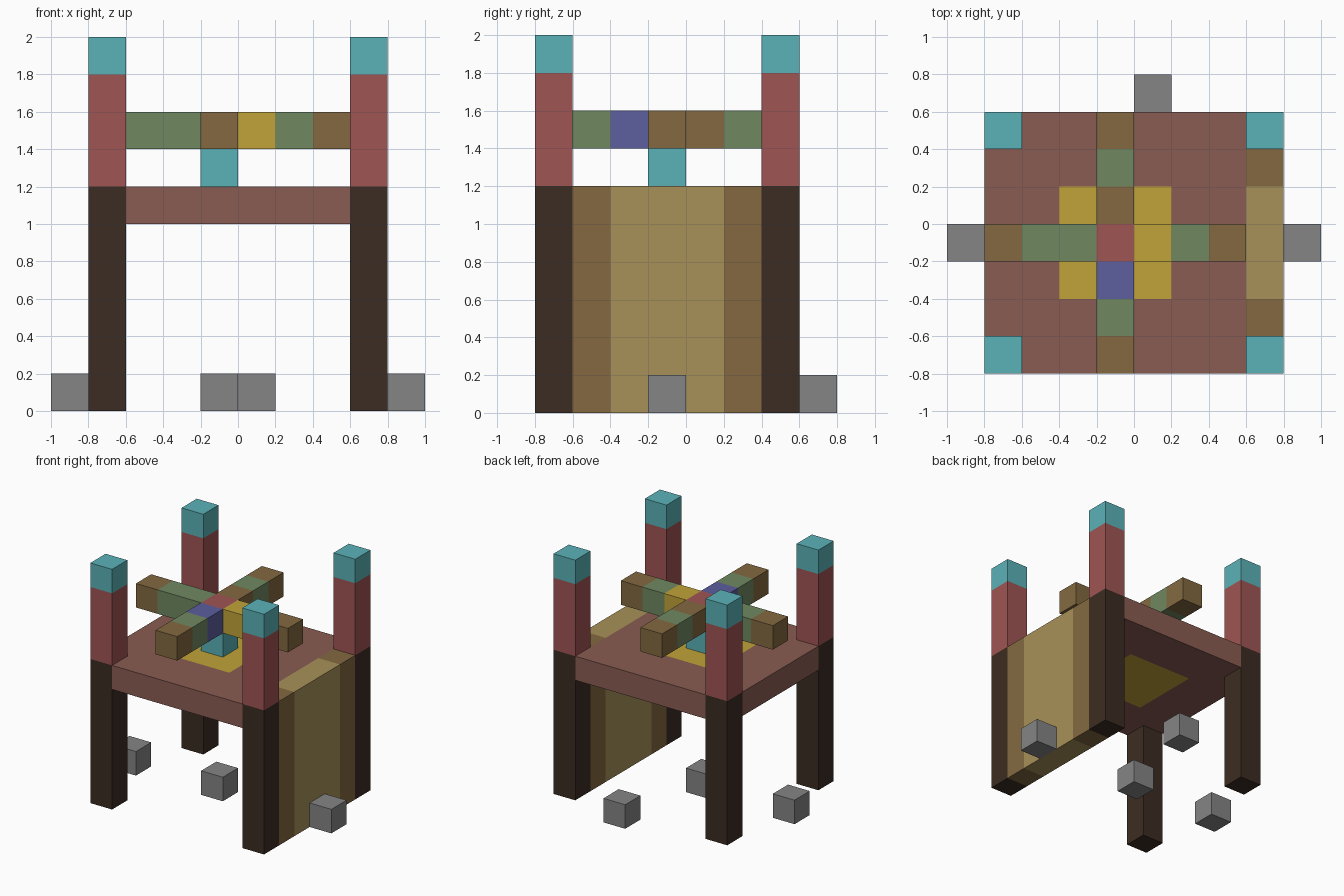
import bpy
import bmesh
from mathutils import Vector

cube = bpy.data.objects.get("Cube")
if cube:
    bpy.data.objects.remove(cube, do_unlink=True)

U = 0.2  # edge length of one block


def linear(c):
    c /= 255
    return c / 12.92 if c <= 0.04045 else ((c + 0.055) / 1.055) ** 2.4


def material(name, r, g, b):
    colour = (linear(r), linear(g), linear(b), 1)
    mat = bpy.data.materials.new(name)
    mat.use_nodes = True
    mat.diffuse_color = colour
    bsdf = mat.node_tree.nodes["Principled BSDF"]
    bsdf.inputs["Base Color"].default_value = colour
    bsdf.inputs["Roughness"].default_value = 0.9
    return mat


TEAL = material("teal", 91, 178, 184)
RED = material("brick red", 159, 85, 83)
GREEN = material("moss green", 112, 137, 97)
BROWN = material("wood brown", 131, 105, 64)
YELLOW = material("mustard yellow", 192, 164, 57)
CLAY = material("clay", 137, 92, 82)
DARK = material("dark wood", 59, 44, 34)
TAN = material("tan", 168, 145, 89)
BLUE = material("violet blue", 93, 94, 158)
GREY = material("stone grey", 133, 133, 133)


def block(name, lo, hi, mats, rule=None, cuts=()):
    """Box between two corners in block units, cut on planes, coloured by a rule."""
    lo, hi = Vector(lo) * U, Vector(hi) * U
    bm = bmesh.new()
    bmesh.ops.create_cube(bm, size=1)
    for v in bm.verts:
        v.co = (lo + hi) / 2 + v.co * (hi - lo)
    for axis, at in cuts:
        normal = Vector((axis == 0, axis == 1, axis == 2))
        geom = bm.verts[:] + bm.edges[:] + bm.faces[:]
        bmesh.ops.bisect_plane(bm, geom=geom, plane_co=normal * at * U, plane_no=normal)
    if rule:
        for f in bm.faces:
            f.material_index = rule(f.calc_center_median() / U)
    mesh = bpy.data.meshes.new(name)
    bm.to_mesh(mesh)
    bm.free()
    for m in mats:
        mesh.materials.append(m)
    obj = bpy.data.objects.new(name, mesh)
    bpy.context.collection.objects.link(obj)


def banded(name, lo, hi, axis, bands):
    """Bar whose colour changes along one axis; bands are (material, end)."""
    ends = [end for _, end in bands[:-1]]
    block(name, lo, hi, [m for m, _ in bands],
          lambda c: sum(c[axis] > e for e in ends), [(axis, e) for e in ends])


# Corner posts with red uppers and teal caps
for side, x in (("right", -4), ("left", 3)):
    for end, y in (("front", -4), ("back", 2)):
        banded(f"{end}_{side}_post", (x, y, 0), (x + 1, y + 1, 10), 2,
               [(DARK, 6), (RED, 9), (TEAL, 10)])

# Table slab with a square inlay running through it
block("table_slab", (-4, -3, 5), (3, 2, 6), [CLAY, YELLOW],
      lambda c: int(-2 < c.x < 1 and -2 < c.y < 1),
      [(0, -2), (0, 1), (1, -2), (1, 1)])
block("front_rail", (-3, -4, 5), (3, -3, 6), [CLAY])
block("back_rail", (-3, 2, 5), (3, 3, 6), [CLAY])

# Full height side wall
banded("side_wall", (3, -3, 0), (4, 2, 6), 1,
       [(BROWN, -2), (TAN, 1), (BROWN, 2)])

# Crossed arms on a short pivot
block("pivot", (-1, -1, 6), (0, 0, 7), [TEAL])
banded("cross_arm", (-4, -1, 7), (3, 0, 8), 0,
       [(BROWN, -3), (GREEN, -1), (RED, 0), (YELLOW, 1), (GREEN, 2), (BROWN, 3)])
banded("front_arm", (-1, -4, 7), (0, -1, 8), 1,
       [(BROWN, -3), (GREEN, -2), (BLUE, -1)])
banded("back_arm", (-1, 0, 7), (0, 3, 8), 1,
       [(BROWN, 1), (GREEN, 2), (BROWN, 3)])

# Loose stones on the ground
for name, x, y in (("right", -5, -1), ("left", 4, -1), ("centre", -1, -1), ("back", 0, 3)):
    block(f"{name}_stone", (x, y, 0), (x + 1, y + 1, 1), [GREY])
